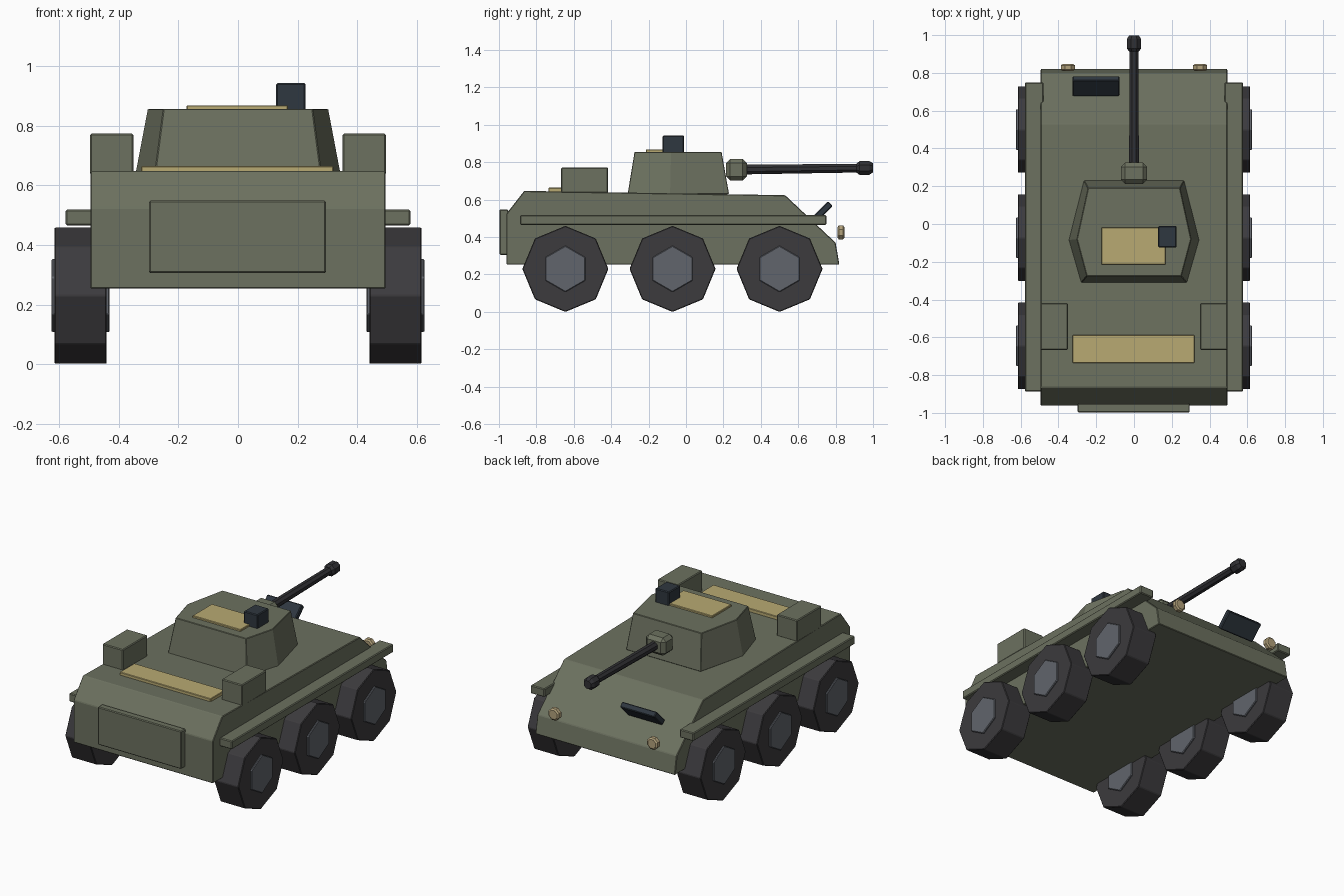
import bpy, bmesh, math
from mathutils import Matrix

if "Cube" in bpy.data.objects:
    bpy.data.objects.remove(bpy.data.objects["Cube"])


def mat(name, r, g, b):
    m = bpy.data.materials.new(name)
    m.diffuse_color = (r, g, b, 1)
    m.use_nodes = True
    m.node_tree.nodes["Principled BSDF"].inputs["Base Color"].default_value = m.diffuse_color
    return m


OLIVE = mat("olive", 0.15, 0.165, 0.115)
RUBBER = mat("rubber", 0.045, 0.043, 0.047)
STEEL = mat("steel", 0.12, 0.13, 0.15)
TAN = mat("tan", 0.48, 0.40, 0.17)
GLASS = mat("dark_glass", 0.028, 0.038, 0.05)
GUN = mat("gunmetal", 0.03, 0.03, 0.034)
LAMP = mat("lamp", 0.45, 0.36, 0.2)


def loft(name, rings, material, bevel=0.0):
    """Skin a series of equal-sized point rings and cap both ends."""
    bm = bmesh.new()
    rows = [[bm.verts.new(p) for p in ring] for ring in rings]
    for a, b in zip(rows, rows[1:]):
        n = len(a)
        for i in range(n):
            bm.faces.new((a[i], a[(i + 1) % n], b[(i + 1) % n], b[i]))
    bm.faces.new(rows[0])
    bm.faces.new(rows[-1])
    bmesh.ops.recalc_face_normals(bm, faces=bm.faces)
    me = bpy.data.meshes.new(name)
    bm.to_mesh(me)
    bm.free()
    ob = bpy.data.objects.new(name, me)
    bpy.context.collection.objects.link(ob)
    me.materials.append(material)
    if bevel:
        mod = ob.modifiers.new("bevel", 'BEVEL')
        mod.width, mod.segments = bevel, 1
    return ob


def extrude_x(name, profile, x0, x1, material, bevel=0.0):
    return loft(name, [[(x, y, z) for y, z in profile] for x in (x0, x1)], material, bevel)


def box(name, x0, x1, y0, y1, z0, z1, material, bevel=0.005):
    return extrude_x(name, [(y0, z0), (y1, z0), (y1, z1), (y0, z1)], x0, x1, material, bevel)


def ngon(a, b, r, n, phase=math.pi / 2):
    return [(a + r * math.cos(phase + 2 * math.pi * i / n),
             b + r * math.sin(phase + 2 * math.pi * i / n)) for i in range(n)]


def turned_y(name, x, stations, material):
    """Eight-sided turned part along y; stations are (y, z, radius)."""
    return loft(name, [[(px, y, pz) for px, pz in ngon(x, z, r, 8, math.pi / 8)]
                       for y, z, r in stations], material)


# Hull, rear door
extrude_x("hull", [(-0.96, 0.253), (-0.96, 0.525), (-0.865, 0.647), (0.53, 0.624),
                   (0.80, 0.37), (0.82, 0.253)], -0.495, 0.495, OLIVE, 0.004)
box("rear_door", -0.298, 0.295, -0.997, -0.95, 0.305, 0.548, OLIVE)

# Parts repeated on both sides
for s, side in ((-1, "left"), (1, "right")):
    box(side + "_fender", s * 0.48, s * 0.578, -0.887, 0.75, 0.465, 0.518, OLIVE)
    box(side + "_stowage_box", s * 0.35, s * 0.496, -0.667, -0.418, 0.635, 0.773, OLIVE)
    turned_y(side + "_headlight", s * 0.35,
             [(0.81, 0.425, 0.03), (0.817, 0.425, 0.04),
              (0.84, 0.425, 0.04), (0.847, 0.425, 0.03)], LAMP)
    for i, y in enumerate((-0.645, -0.072, 0.50)):
        extrude_x(f"{side}_wheel_{i + 1}", ngon(y, 0.23, 0.23, 8),
                  s * 0.44, s * 0.615, RUBBER, 0.004)
        extrude_x(f"{side}_hub_{i + 1}", ngon(y, 0.23, 0.124, 6),
                  s * 0.43, s * 0.625, STEEL, 0.004)

# Turret: tapered hexagon
half = [[(0.265, 0.23), (0.345, -0.085), (0.28, -0.312)],
        [(0.243, 0.19), (0.302, -0.08), (0.25, -0.275)]]
rings = [[(x, y, z) for x, y in h] + [(-x, y, z) for x, y in reversed(h)]
         for h, z in zip(half, (0.63, 0.856))]
loft("turret", rings, OLIVE, 0.003)

# Hatches
box("turret_hatch", -0.173, 0.168, -0.215, -0.018, 0.85, 0.868, TAN, 0.003)
box("engine_hatch", -0.325, 0.32, -0.735, -0.588, 0.635, 0.664, TAN, 0.003)

# Sight and tilted driver visor
box("turret_sight", 0.128, 0.226, -0.125, -0.01, 0.85, 0.943, GLASS)
visor = box("driver_visor", -0.325, -0.078, -0.06, 0.06, -0.018, 0.018, GLASS)
visor.data.transform(Matrix.Translation((0, 0.73, 0.537)) @ Matrix.Rotation(math.radians(45), 4, 'X'))

# Gun
box("gun_mantlet", -0.07, 0.07, 0.213, 0.325, 0.703, 0.817, OLIVE, 0.022)
turned_y("gun_barrel", 0, [(0.30, 0.761, 0.028), (0.95, 0.769, 0.025)], GUN)
turned_y("gun_muzzle", 0, [(0.912, 0.769, 0.027), (0.928, 0.769, 0.04),
                           (0.98, 0.77, 0.04), (0.999, 0.77, 0.027)], GUN)
